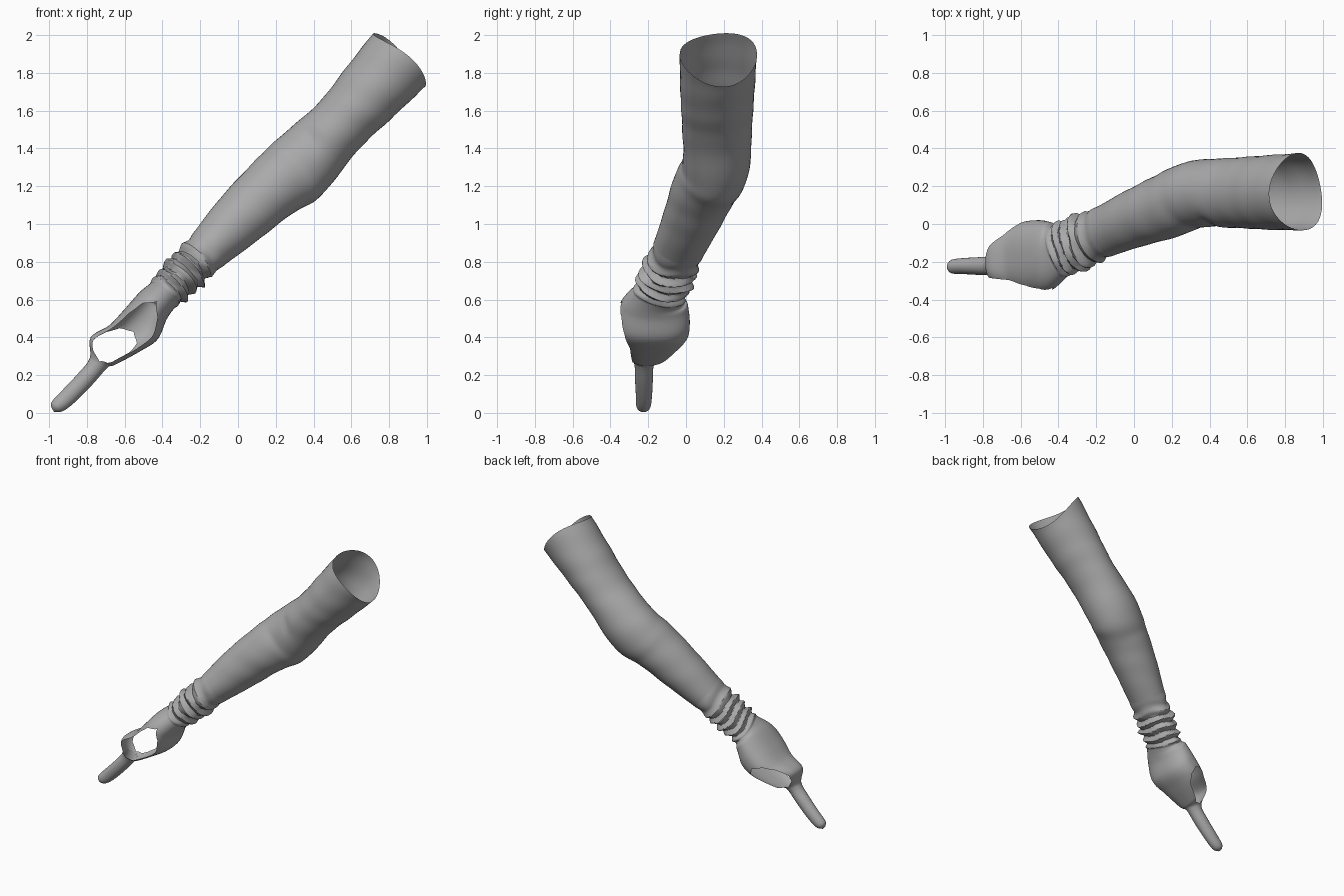
import bpy, bmesh, math
from mathutils import Vector

if "Cube" in bpy.data.objects:
    bpy.data.objects.remove(bpy.data.objects["Cube"], do_unlink=True)

mat = bpy.data.materials.new("grey_fabric")
mat.use_nodes = True
GREY = (0.4, 0.4, 0.4, 1)
mat.diffuse_color = GREY
mat.node_tree.nodes["Principled BSDF"].inputs["Base Color"].default_value = GREY

# Cross-sections from fingertip to upper arm:
# upper edge x, z, lower edge x, z, y min, y max, sideways tilt
S = [
    (-.988, .030, -.975, .006, -.240, -.210, 0),
    (-.985, .060, -.930, .008, -.262, -.188, 0),
    (-.930, .120, -.865, .055, -.265, -.180, 0),
    (-.850, .205, -.775, .145, -.270, -.175, 0),
    (-.785, .290, -.690, .240, -.275, -.165, 0),     # finger base
    (-.780, .400, -.650, .255, -.310, -.090, 0),     # knuckles
    (-.680, .465, -.520, .325, -.345, .000, 0),
    (-.600, .550, -.425, .390, -.370, .020, 0),
    (-.520, .640, -.375, .500, -.350, .010, 0),
    (-.450, .700, -.320, .570, -.275, -.005, 0),     # wrist
    (-.370, .800, -.220, .650, -.235, .035, 0),
    (-.270, .910, -.120, .745, -.190, .075, 0),
    (-.100, 1.130, .100, .910, -.125, .180, 0),
    (.080, 1.325, .280, 1.050, -.075, .270, 0),
    (.220, 1.460, .440, 1.150, -.020, .335, 0),      # elbow
    (.420, 1.635, .635, 1.390, -.020, .350, 0),
    (.570, 1.820, .810, 1.560, -.030, .362, -.03),
    (.720, 2.000, .980, 1.730, -.035, .375, -.06),   # upper rim
]


def keyed(t, keys):
    """Linear interpolation through (position, value) pairs."""
    if t <= keys[0][0]:
        return keys[0][1]
    for (a, va), (b, vb) in zip(keys, keys[1:]):
        if t <= b:
            return va + (vb - va) * (t - a) / (b - a)
    return keys[-1][1]


def section(t):
    """Smooth interpolation of the cross-section table."""
    i = max(0, min(int(t), len(S) - 2))
    f = t - i
    p = [S[max(0, min(k, len(S) - 1))] for k in (i - 1, i, i + 1, i + 2)]
    return [.5 * (2 * b + (c - a) * f + (2 * a - 5 * b + 4 * c - d) * f * f
                  + (3 * b - a - 3 * c + d) * f ** 3) for a, b, c, d in zip(*p)]


def centre(t):
    ux, uz, lx, lz, y0, y1, _ = section(t)
    return Vector(((ux + lx) / 2, (y0 + y1) / 2, (uz + lz) / 2))


THUMB_GAP = [(4.12, 0), (4.5, .7), (5, .8), (6, .85), (7, .75), (7.7, .5), (8.15, 0)]
FINGER_GAP = [(4.12, 0), (4.5, .7), (5, .8), (5.7, .8), (6.2, .5), (6.45, 0)]
SQUARENESS = [(4, 1), (5, .75), (7, .85), (9, 1)]
FOLDS = [(8.8, 0), (9.2, 1), (10.6, 1), (11.3, 0)]


def wave(x):
    """Sharp triangular ripple from -1 to 1."""
    return 2 / math.pi * math.asin(math.sin(x))


def point(t, th):
    ux, uz, lx, lz, y0, y1, tilt = section(t)
    c = centre(t)
    end = len(S) - 1
    d = (centre(min(t + .05, end)) - centre(max(t - .05, 0))).normalized()
    a = Vector(((ux - lx) / 2, tilt, (uz - lz) / 2))
    side = d.cross(a).normalized()
    if side.y < 0:
        side.negate()
    if t < 9:
        side = side.lerp(Vector((0, 1, 0)), min(1, 9 - t))
    p = keyed(t, SQUARENESS)
    co, si = math.cos(th), math.sin(th)
    x = math.copysign(abs(co) ** p, co)
    z = math.copysign(abs(si) ** p, si) if abs(si) > 1e-6 else 0
    scale = 1.0
    # bunched fabric at the wrist
    f = keyed(t, FOLDS)
    if f:
        bend = .9 * math.sin(2 * th + .6) + .7 * math.sin(3 * th + 1.3 * t)
        scale += f * (.13 * wave(13.5 * t + bend)
                      + .06 * wave(7 * t - 3 * th) + .02)
    # dent on the inside of the elbow
    turn = math.atan2(math.sin(th - 2.75), math.cos(th - 2.75))
    scale -= .07 * math.exp(-((t - 14.5) / .12) ** 2 - (turn / .4) ** 2)
    # faint soft ripples along the sleeve
    if t > 11:
        scale += .006 * math.sin(9 * t + 3 * math.sin(th)) * min(1, t - 11)
    v = c + (side * (x * (y1 - y0) / 2) + a * z) * scale
    # upper rim bows outward at front and back
    return v + d * (.05 * co * co * max(0, t - end + 1) ** 2)


def loft(name, t0, t1, rings, seg=24, cap=False):
    """Two half-shells, parted where the glove is open."""
    bm = bmesh.new()
    for sign in (1, -1):
        prev = None
        for r in range(rings + 1):
            t = t0 + (t1 - t0) * r / rings
            g0, g1 = keyed(t, FINGER_GAP), math.pi - keyed(t, THUMB_GAP)
            row = [bm.verts.new(point(t, sign * (g0 + (g1 - g0) * k / seg)))
                   for k in range(seg + 1)]
            if prev:
                for k in range(seg):
                    quad = [prev[k], prev[k + 1], row[k + 1], row[k]]
                    bm.faces.new(quad if sign > 0 else quad[::-1])
            prev = row
    bmesh.ops.remove_doubles(bm, verts=bm.verts, dist=1e-4)
    if cap:
        tip = centre(t0)
        bmesh.ops.holes_fill(bm, edges=[
            e for e in bm.edges if e.is_boundary
            and all((v.co - tip).length < .03 for v in e.verts)], sides=0)
    # keep the outside facing outward
    out = 0
    mids = [centre(t0 + (t1 - t0) * k / 40) for k in range(41)]
    bm.normal_update()
    for f in bm.faces:
        m = f.calc_center_median()
        near = min(mids, key=lambda q: (q - m).length_squared)
        out += f.calc_area() * f.normal.dot((m - near).normalized())
    if out < 0:
        bmesh.ops.reverse_faces(bm, faces=bm.faces)
    me = bpy.data.meshes.new(name)
    bm.to_mesh(me)
    bm.free()
    me.materials.append(mat)
    ob = bpy.data.objects.new(name, me)
    bpy.context.collection.objects.link(ob)
    bpy.ops.object.select_all(action='DESELECT')
    ob.select_set(True)
    bpy.context.view_layer.objects.active = ob
    bpy.ops.object.shade_smooth_by_angle(angle=math.radians(35))
    return ob


loft("index_finger", 0, 4, 24, seg=12, cap=True)
loft("open_hand", 4, 8.8, 48)
loft("wrist_folds", 8.8, 11.3, 44)
loft("arm_sleeve", 11.3, len(S) - 1, 56)
